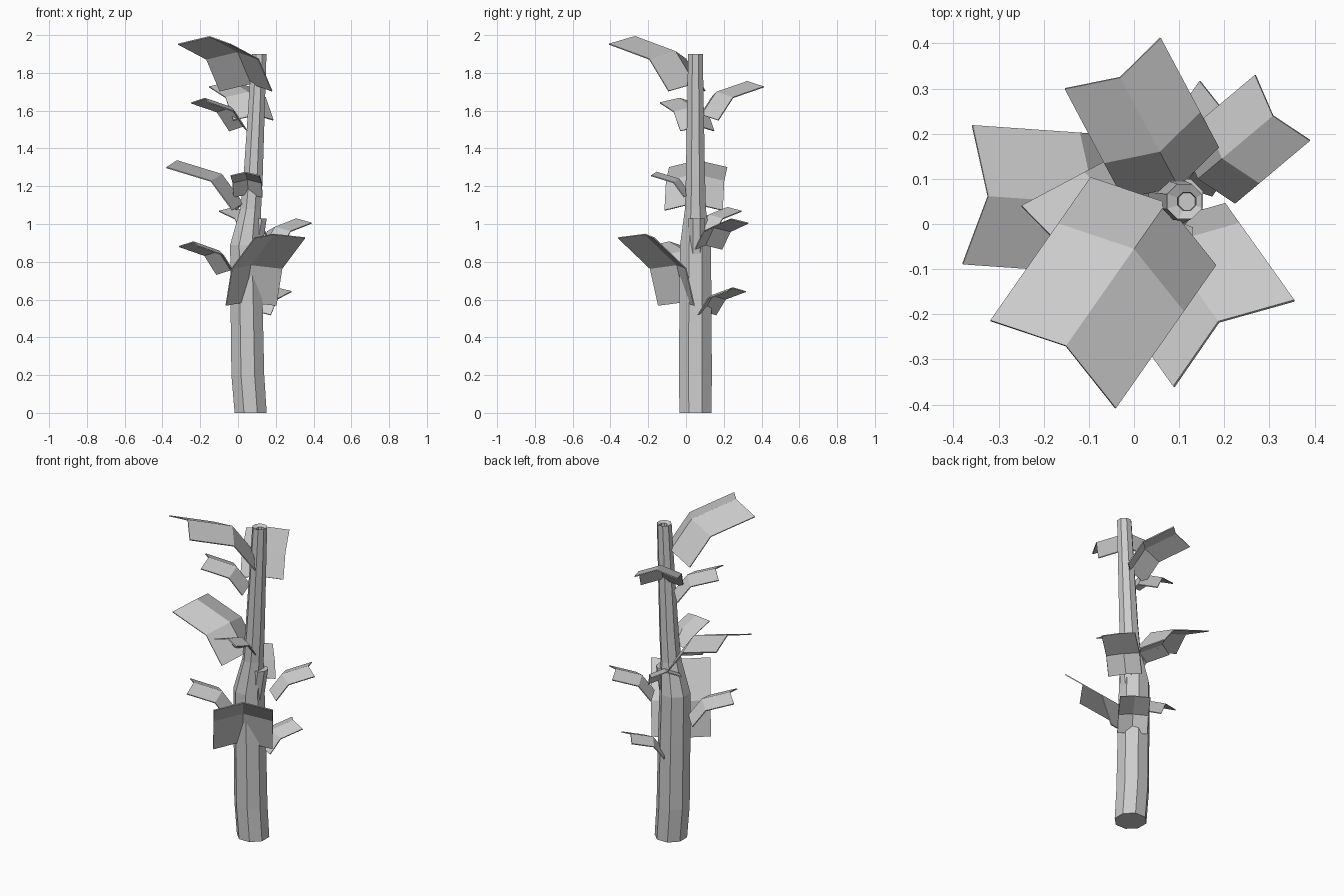
import bpy, math
from mathutils import Matrix, Vector

if "Cube" in bpy.data.objects:
    bpy.data.objects.remove(bpy.data.objects["Cube"])


def make_object(name, verts, faces):
    mesh = bpy.data.meshes.new(name)
    mesh.from_pydata(verts, [], faces)
    mesh.update()
    ob = bpy.data.objects.new(name, mesh)
    bpy.context.collection.objects.link(ob)
    return ob


def tube(name, path, sides=8):
    """Low-poly tube through (x, y, z, radius) rings, closed at both ends."""
    verts, faces = [], []
    for x, y, z, r in path:
        for k in range(sides):
            a = 2 * math.pi * (k + 0.5) / sides
            verts.append((x + r * math.cos(a), y + r * math.sin(a), z))
    for i in range(len(path) - 1):
        for k in range(sides):
            j = (k + 1) % sides
            a, b = i * sides, (i + 1) * sides
            faces.append((a + k, a + j, b + j, b + k))
    faces.append(tuple(reversed(range(sides))))
    faces.append(tuple(range(len(verts) - sides, len(verts))))
    return make_object(name, verts, faces)


def leaf(name, mid, heading, scale, pitch=0):
    """Folded leaf of 2 x 2 panels; mid is the centre of its bend line."""
    turn = (Matrix.Rotation(math.radians(heading), 3, 'Z')
            @ Matrix.Rotation(math.radians(-pitch), 3, 'Y'))
    verts = []
    for f, h in ((-0.125, -0.17), (0, 0), (0.262, 0.08)):
        for side in (-1, 0, 1):
            p = Vector((f + 0.05 * abs(side), 0.17 * side, h - 0.04 * abs(side)))
            verts.append(Vector(mid) + turn @ (p * scale))
    faces = [(i, i + 3, i + 4, i + 1) for i in (0, 1, 3, 4)]
    ob = make_object(name, verts, faces)
    mod = ob.modifiers.new("thickness", 'SOLIDIFY')
    mod.thickness = 0.006
    return ob


# Bent stalk with a small recess in its top
tube("stalk", [
    (0.067, 0.05, 0.0, 0.092), (0.052, 0.05, 0.2, 0.094),
    (0.045, 0.05, 0.6, 0.092), (0.04, 0.05, 0.89, 0.088),
    (0.067, 0.05, 1.08, 0.06), (0.08, 0.05, 1.25, 0.055),
    (0.112, 0.05, 1.9, 0.042), (0.117, 0.05, 1.89, 0.022),
    (0.117, 0.05, 1.86, 0.02)])

# Cut side shoot
tube("side_shoot", [(0.07, 0.055, 0.8, 0.05), (0.108, 0.055, 1.03, 0.048)])

# Leaves: bend centre, heading in degrees, scale, pitch
leaves = [
    ((0.0, -0.055, 1.915), 235, 1.0, 0),
    ((0.057, 0.16, 1.70), 118, 0.71, 0),
    ((0.195, 0.145, 0.985), 40, 0.56, 0),
    ((0.065, -0.045, 0.785), -54.5, 0.97, 21),
    ((-0.085, 0.045, 1.265), 176, 0.91, 0),
    ((-0.10, -0.01, 0.86), 210, 0.6, 0),
    ((-0.036, 0.039, 1.62), 208, 0.6, 0),
    ((0.05, -0.035, 1.24), 265, 0.46, 0),
    ((0.125, 0.14, 0.625), 55, 0.5, 0),
    ((0.064, 0.12, 1.05), 130, 0.5, 0),
]
for n, args in enumerate(leaves, 1):
    leaf(f"leaf_{n}", *args)
